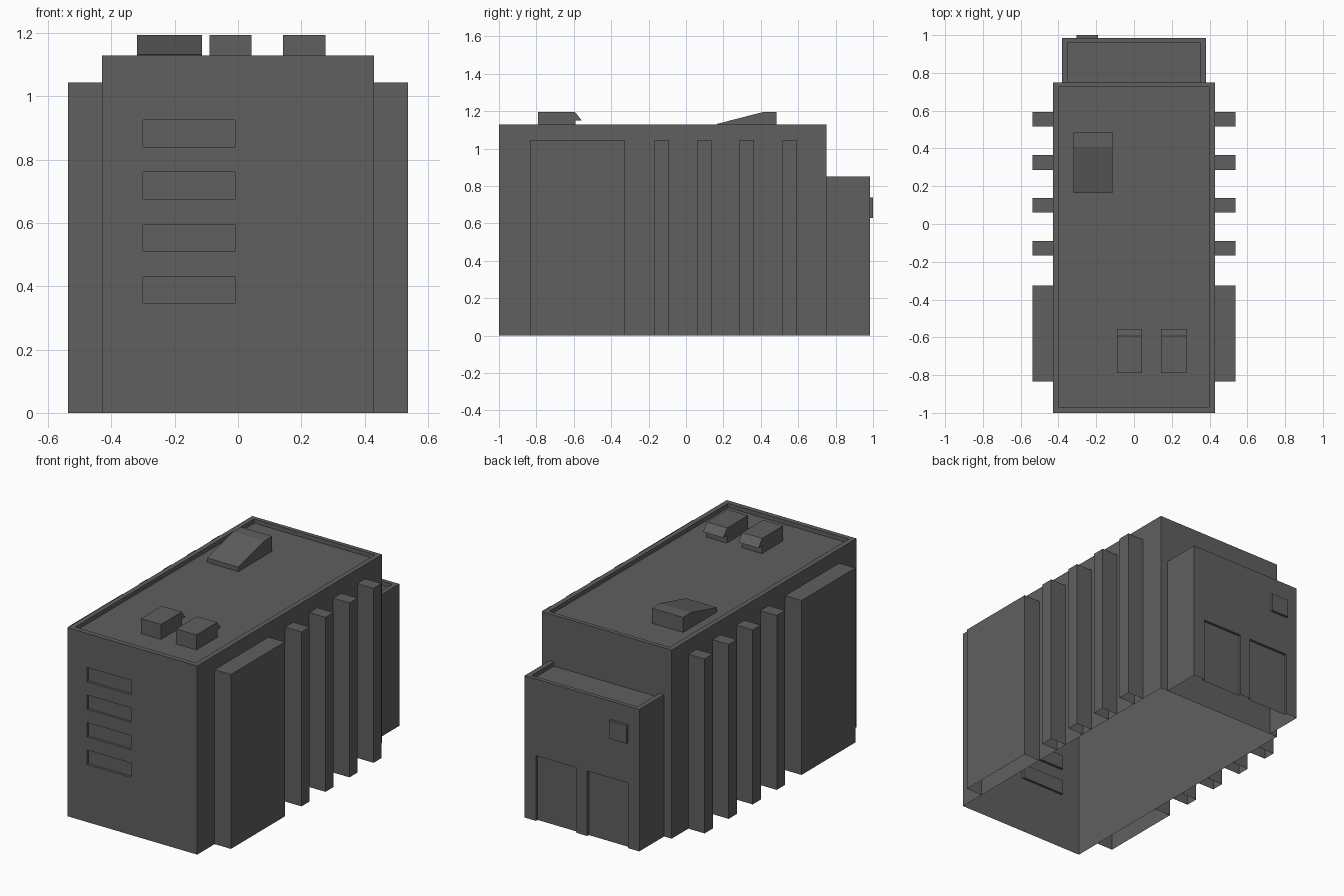
import bpy
import bmesh
from mathutils import Vector

if "Cube" in bpy.data.objects:
    bpy.data.objects.remove(bpy.data.objects["Cube"], do_unlink=True)

# One dark grey for the whole building
grey = bpy.data.materials.new("dark_grey")
grey.use_nodes = True
colour = (0.115, 0.115, 0.115, 1)
grey.diffuse_color = colour
grey.node_tree.nodes["Principled BSDF"].inputs["Base Color"].default_value = colour


def extrude_profile(name, profile, x0, x1):
    """Extrude a (y, z) outline along x."""
    bm = bmesh.new()
    face = bm.faces.new([bm.verts.new((x0, y, z)) for y, z in profile])
    out = bmesh.ops.extrude_face_region(bm, geom=[face])
    moved = [v for v in out["geom"] if isinstance(v, bmesh.types.BMVert)]
    bmesh.ops.translate(bm, verts=moved, vec=(x1 - x0, 0, 0))
    bmesh.ops.recalc_face_normals(bm, faces=bm.faces)
    mesh = bpy.data.meshes.new(name)
    bm.to_mesh(mesh)
    bm.free()
    mesh.materials.append(grey)
    obj = bpy.data.objects.new(name, mesh)
    bpy.context.collection.objects.link(obj)
    return obj


def box(name, x, y, z):
    outline = [(y[0], z[0]), (y[1], z[0]), (y[1], z[1]), (y[0], z[1])]
    return extrude_profile(name, outline, x[0], x[1])


def carve(obj, cutters):
    """Subtract the cutters, bake the result and remove the cutters."""
    for cutter in cutters:
        cutter.hide_render = True
        mod = obj.modifiers.new("carve", "BOOLEAN")
        mod.operation = "DIFFERENCE"
        mod.solver = "EXACT"
        mod.object = cutter
    graph = bpy.context.evaluated_depsgraph_get()
    obj.data = bpy.data.meshes.new_from_object(obj.evaluated_get(graph))
    obj.modifiers.clear()
    for cutter in cutters:
        bpy.data.objects.remove(cutter, do_unlink=True)


def open_side(obj, direction):
    """Delete the outermost faces in a direction, leaving a shell."""
    d = Vector(direction)
    bm = bmesh.new()
    bm.from_mesh(obj.data)
    limit = max(v.co.dot(d) for v in bm.verts)
    doomed = [f for f in bm.faces if f.normal.dot(d) > 0.9
              and f.calc_center_median().dot(d) > limit - 0.001]
    bmesh.ops.delete(bm, geom=doomed, context="FACES")
    bm.to_mesh(obj.data)
    bm.free()


DOWN = (0, 0, -1)
ROOF = 1.105

# Main hall with sunken roof and four recessed front windows
hall = box("main_hall", (-0.43, 0.43), (-1, 0.75), (0, 1.13))
cutters = [box("roof_cutter", (-0.4, 0.4), (-0.97, 0.725), (ROOF, 1.3))]
for i in range(4):
    z = 0.345 + i * 0.165
    cutters.append(box("window_cutter", (-0.3, -0.01), (-1.1, -0.985), (z, z + 0.086)))
carve(hall, cutters)
open_side(hall, DOWN)

# Rear annex with sunken roof and two recessed doors
annex = box("rear_annex", (-0.38, 0.38), (0.75, 0.985), (0, 0.85))
cutters = [box("annex_roof_cutter", (-0.35, 0.35), (0.7, 0.96), (0.825, 1))]
for x in (-0.305, 0.035):
    cutters.append(box("door_cutter", (x, x + 0.27), (0.97, 1.1), (-0.1, 0.39)))
carve(annex, cutters)
open_side(annex, DOWN)
open_side(annex, (0, -1, 0))

# Raised plate on the annex wall
plate = box("wall_plate", (-0.305, -0.19), (0.985, 1), (0.63, 0.74))
open_side(plate, (0, -1, 0))

# Side bay and four buttresses, repeated on both sides
fins = [("side_bay", -0.835, -0.325)]
fins += [(f"buttress_{i + 1}", y, y + 0.077)
         for i, y in enumerate((-0.168, 0.06, 0.287, 0.515))]
for side, sign in (("left", 1), ("right", -1)):
    for name, y0, y1 in fins:
        fin = box(f"{name}_{side}", (sign * 0.43, sign * 0.538), (y0, y1), (0, 1.045))
        open_side(fin, DOWN)
        open_side(fin, (-sign, 0, 0))

# Hooded roof vents
hood = [(-0.79, ROOF), (-0.59, ROOF), (-0.59, 1.15),
        (-0.557, 1.15), (-0.593, 1.195), (-0.79, 1.195)]
for i, (x0, x1) in enumerate(((-0.09, 0.042), (0.143, 0.277))):
    open_side(extrude_profile(f"roof_vent_{i + 1}", hood, x0, x1), DOWN)

# Sloping roof hatch
wedge = [(0.165, ROOF), (0.485, ROOF), (0.485, 1.195), (0.41, 1.195), (0.165, 1.132)]
open_side(extrude_profile("roof_hatch", wedge, -0.32, -0.113), DOWN)
